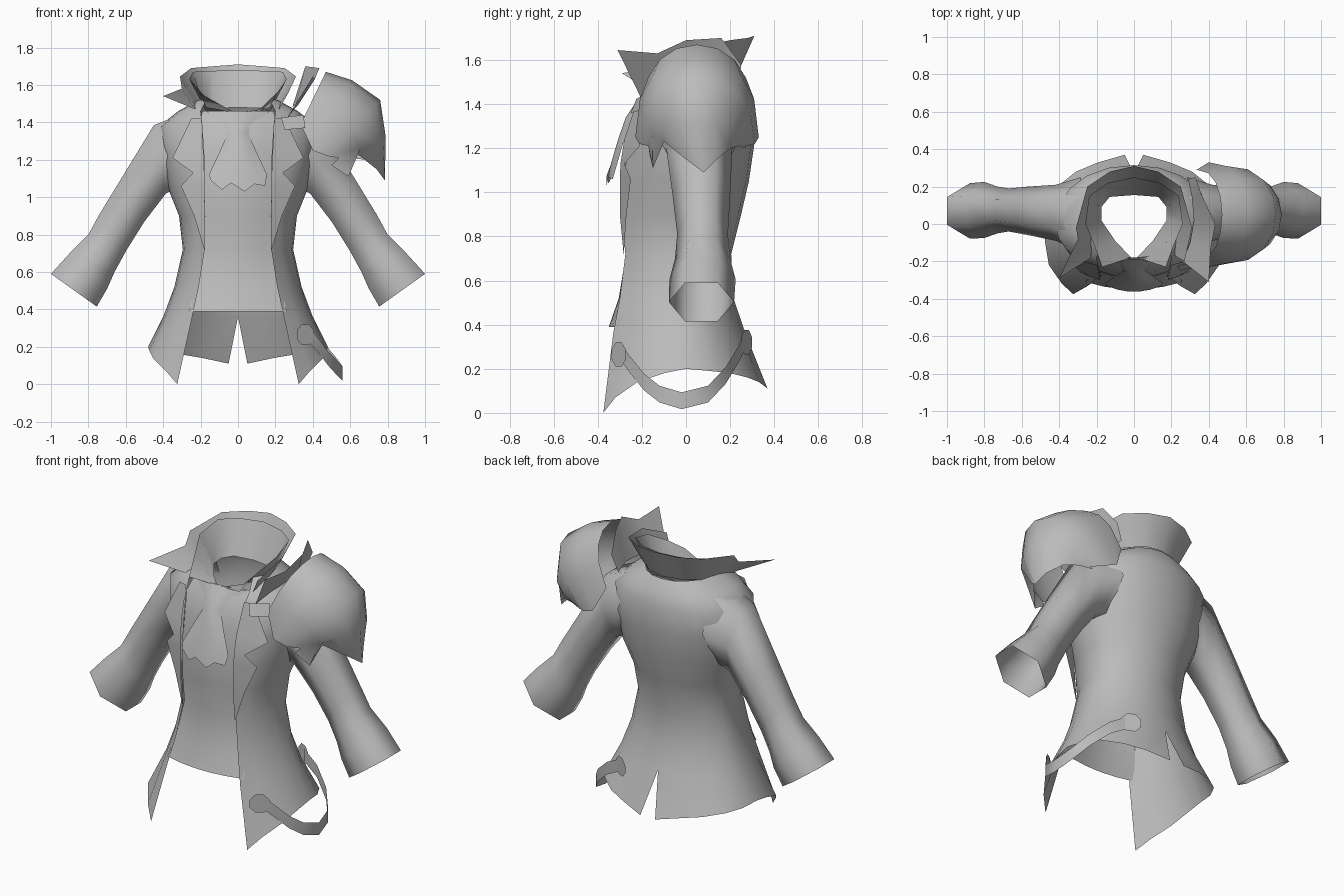
import bpy, bmesh, math
from mathutils import Vector

GREY = bpy.data.materials.new("grey_cloth")
GREY.diffuse_color = (0.5, 0.5, 0.5, 1)


def finish(name, bm, mirror=False, angle=60):
    """Turn a bmesh into a smooth-shaded object, optionally mirrored in x."""
    bmesh.ops.remove_doubles(bm, verts=bm.verts, dist=0.0005)
    me = bpy.data.meshes.new(name)
    bm.to_mesh(me)
    bm.free()
    me.materials.append(GREY)
    ob = bpy.data.objects.new(name, me)
    bpy.context.collection.objects.link(ob)
    bpy.ops.object.select_all(action='DESELECT')
    ob.select_set(True)
    bpy.context.view_layer.objects.active = ob
    if mirror:
        m = ob.modifiers.new("mirror", 'MIRROR')
        m.use_clip = True
        m.merge_threshold = 0.001
    bpy.ops.object.shade_smooth_by_angle(angle=math.radians(angle))
    return ob


def loft(name, rows, closed=False, mirror=False, angle=60):
    """Skin a list of equally long point rows."""
    bm = bmesh.new()
    grid = [[bm.verts.new(p) for p in row] for row in rows]
    n = len(rows[0])
    for a, b in zip(grid, grid[1:]):
        for i in range(n if closed else n - 1):
            j = (i + 1) % n
            bm.faces.new((a[i], a[j], b[j], b[i]))
    return finish(name, bm, mirror, angle)


def plate(name, pts, mirror=False):
    """A single flat outline."""
    bm = bmesh.new()
    f = bm.faces.new([bm.verts.new(p) for p in pts])
    bmesh.ops.triangulate(bm, faces=[f])
    return finish(name, bm, mirror)


def both(half):
    """Extend a half row (ending at x = 0) to the full row."""
    return half + [(-x, y, z) for x, y, z in half[-2::-1]]


# Coat body: height, front edge x, side x, front y, back y
COAT = [(0.36, 0.245, 0.40, -0.33, 0.27), (0.52, 0.21, 0.34, -0.30, 0.215),
        (0.72, 0.178, 0.295, -0.275, 0.205), (0.90, 0.175, 0.315, -0.29, 0.25),
        (1.05, 0.18, 0.375, -0.28, 0.285), (1.22, 0.18, 0.405, -0.265, 0.31),
        (1.38, 0.19, 0.42, -0.23, 0.315), (1.46, 0.20, 0.32, -0.18, 0.285),
        (1.52, 0.17, 0.21, -0.10, 0.24)]


def coat_row(z, xf, xs, yf, yb):
    t0 = math.acos(xf / xs)
    p = 1.05 if z < 1 else 0.95
    pts = []
    for i in range(5):
        t = t0 * (1 - i / 4)
        pts.append((xs * math.cos(t), yf * (math.sin(t) / math.sin(t0)) ** p, z))
    for i in range(1, 6):
        t = math.pi / 2 * i / 5
        pts.append((xs * abs(math.cos(t)) ** p, yb * math.sin(t) ** p, z))
    pts[-1] = (0, yb, z)
    return pts


hem = [(0.325, -0.375, 0.0), (0.385, -0.32, 0.07), (0.455, -0.22, 0.14), (0.475, -0.1, 0.18),
       (0.48, 0, 0.2), (0.46, 0.11, 0.19), (0.41, 0.2, 0.18), (0.31, 0.28, 0.16),
       (0.19, 0.33, 0.14), (0.05, 0.37, 0.11)]
loft("coat_body", [hem] + [coat_row(*r) for r in COAT], mirror=True)

# Shirt front between the coat edges
SHIRT = [(0.39, 0.26, -0.35), (0.52, 0.23, -0.305), (0.72, 0.2, -0.272), (0.9, 0.2, -0.292),
         (1.1, 0.2, -0.287), (1.25, 0.2, -0.268), (1.38, 0.21, -0.235), (1.46, 0.19, -0.18)]
loft("shirt_front", [[(x * k, y + 0.04 * k * k, z) for k in (-1, -.6, -.25, 0, .25, .6, 1)]
                     for z, x, y in SHIRT])

# Six-sided sleeves: upper point x z, lower point x z, centre y, half width in y
SLEEVE = [(0.27, 1.455, 0.30, 1.06, 0.05, 0.2), (0.45, 1.385, 0.385, 1.02, 0.06, 0.15),
          (0.63, 1.09, 0.50, 0.87, 0.07, 0.13), (0.74, 0.91, 0.6, 0.71, 0.075, 0.115),
          (0.80, 0.80, 0.66, 0.60, 0.075, 0.125), (0.90, 0.70, 0.70, 0.51, 0.075, 0.15),
          (1.0, 0.59, 0.755, 0.415, 0.07, 0.148)]


def sleeve_row(x1, z1, x2, z2, y, w, n=6):
    c, h = Vector(((x1 + x2) / 2, y, (z1 + z2) / 2)), Vector(((x1 - x2) / 2, 0, (z1 - z2) / 2))
    angles = [2 * math.pi * (i + 0.5) / n for i in range(n)]
    return [c + h * math.cos(a) / math.cos(math.pi / n) + Vector((0, w * math.sin(a), 0))
            for a in angles]


loft("sleeves", [sleeve_row(*r) for r in SLEEVE], closed=True, mirror=True, angle=75)

# Lapels, lying just in front of the coat
loft("lapels", [[(0.195, -0.22, 1.42), (0.25, -0.205, 1.42)],
                [(0.185, -0.28, 1.24), (0.35, -0.21, 1.21)],
                [(0.18, -0.297, 1.13), (0.24, -0.28, 1.13)],
                [(0.18, -0.3, 1.06), (0.305, -0.25, 1.06)],
                [(0.176, -0.3, 0.9), (0.235, -0.27, 0.9)],
                [(0.176, -0.283, 0.72), (0.18, -0.282, 0.72)]], mirror=True, angle=30)

# Cravat with a ragged lower edge
K = (-1, -0.6, -0.25, 0.25, 0.6, 1)
CRAVAT = [(1.46, 0.17, -0.19), (1.40, 0.1, -0.235), (1.34, 0.055, -0.275), (1.24, 0.1, -0.31),
          (1.12, 0.155, -0.345)]
rows = [[(x * k, y + 0.03 * k * k, z) for k in K] for z, x, y in CRAVAT]
rows.append([(0.145 * k, -0.362 + 0.03 * k * k, z)
             for k, z in zip(K, (1.09, 1.04, 1.075, 1.03, 1.07, 1.06))])
loft("cravat", rows)

# Outer collar with one long point
back = [(0.31, -0.02, 1.645), (0.25, 0.2, 1.69), (0.13, 0.28, 1.70), (0, 0.31, 1.71)]
neck = [(0.22, -0.02, 1.5), (0.19, 0.13, 1.52), (0.1, 0.21, 1.53), (0, 0.23, 1.53)]
loft("outer_collar", [[(0.27, -0.2, 1.56)] + both(back) + [(-0.30, -0.08, 1.58), (-0.40, -0.29, 1.54)],
                      [(0.22, -0.17, 1.47)] + both(neck) + [(-0.225, -0.1, 1.48), (-0.23, -0.18, 1.47)]])

# Inner collar, narrowing to the neck hole
loft("inner_collar", [both([(0.17, -0.23, 1.48), (0.21, -0.12, 1.56), (0.26, 0, 1.63),
                            (0.24, 0.15, 1.67), (0.14, 0.22, 1.675), (0, 0.25, 1.68)]),
                      both([(0.015, -0.18, 1.45), (0.1, -0.09, 1.455), (0.175, 0.02, 1.465),
                            (0.175, 0.09, 1.47), (0.13, 0.145, 1.475), (0, 0.155, 1.48)])])

# Shoulder armour: top x z, end x z, half width
ARMOUR = [(0.47, 1.67, 0.335, 1.39, 0.24), (0.61, 1.625, 0.40, 1.25, 0.28),
          (0.76, 1.52, 0.48, 1.22, 0.262), (0.79, 1.32, 0.54, 1.21, 0.22)]
rows = []
for xt, zt, xb, zb, w in ARMOUR:
    rows.append([(xb + (xt - xb) * math.sin(a) ** 0.8, 0.05 - w * math.cos(a),
                  zb + (zt - zb) * math.sin(a) ** 0.8)
                 for a in [max(0, math.pi * i / 8 - 1e-9) for i in range(9)]])
rows.append([(0.5, -0.165, 1.17), (0.59, -0.15, 1.11), (0.64, -0.1, 1.23), (0.74, 0.0, 1.15),
             (0.785, 0.08, 1.09), (0.75, 0.14, 1.15), (0.68, 0.2, 1.2), (0.6, 0.24, 1.21),
             (0.52, 0.27, 1.2)])
loft("shoulder_armour", rows)

# Upright guard between collar and armour
loft("neck_guard", [[(0.40, -0.31, 1.645), (0.41, -0.13, 1.63), (0.435, 0.0, 1.69),
                     (0.36, 0.16, 1.70), (0.33, 0.25, 1.58)],
                    [(0.26, -0.2, 1.42), (0.3, -0.1, 1.47), (0.32, 0.02, 1.49),
                     (0.31, 0.14, 1.5), (0.29, 0.24, 1.48)]])

# Fastening tab of the armour
plate("armour_tab", [(0.23, -0.225, 1.425), (0.35, -0.19, 1.44), (0.36, -0.215, 1.37),
                     (0.25, -0.25, 1.36)])

# Hanging strap with a button at each end
PATH = [(0.36, -0.298, 0.28), (0.42, -0.255, 0.22), (0.48, -0.19, 0.14), (0.53, -0.12, 0.085),
        (0.56, -0.02, 0.055), (0.54, 0.1, 0.085), (0.47, 0.18, 0.17), (0.37, 0.235, 0.26),
        (0.26, 0.265, 0.32)]
loft("hanging_strap", [[(x, y, z + 0.038) for x, y, z in PATH],
                       [(x, y, z - 0.038) for x, y, z in PATH]])
for name, c, n in (("front_button", (0.36, -0.305, 0.265), (0.7, -1, 0)),
                   ("back_button", (0.25, 0.275, 0.32), (0.5, 1, 0))):
    side = Vector(n).normalized().cross(Vector((0, 0, 1)))
    plate(name, [Vector(c) + side * 0.06 * math.cos(a) + Vector((0, 0, 0.06 * math.sin(a)))
                 for a in [math.pi / 4 * i + math.pi / 8 for i in range(8)]])
